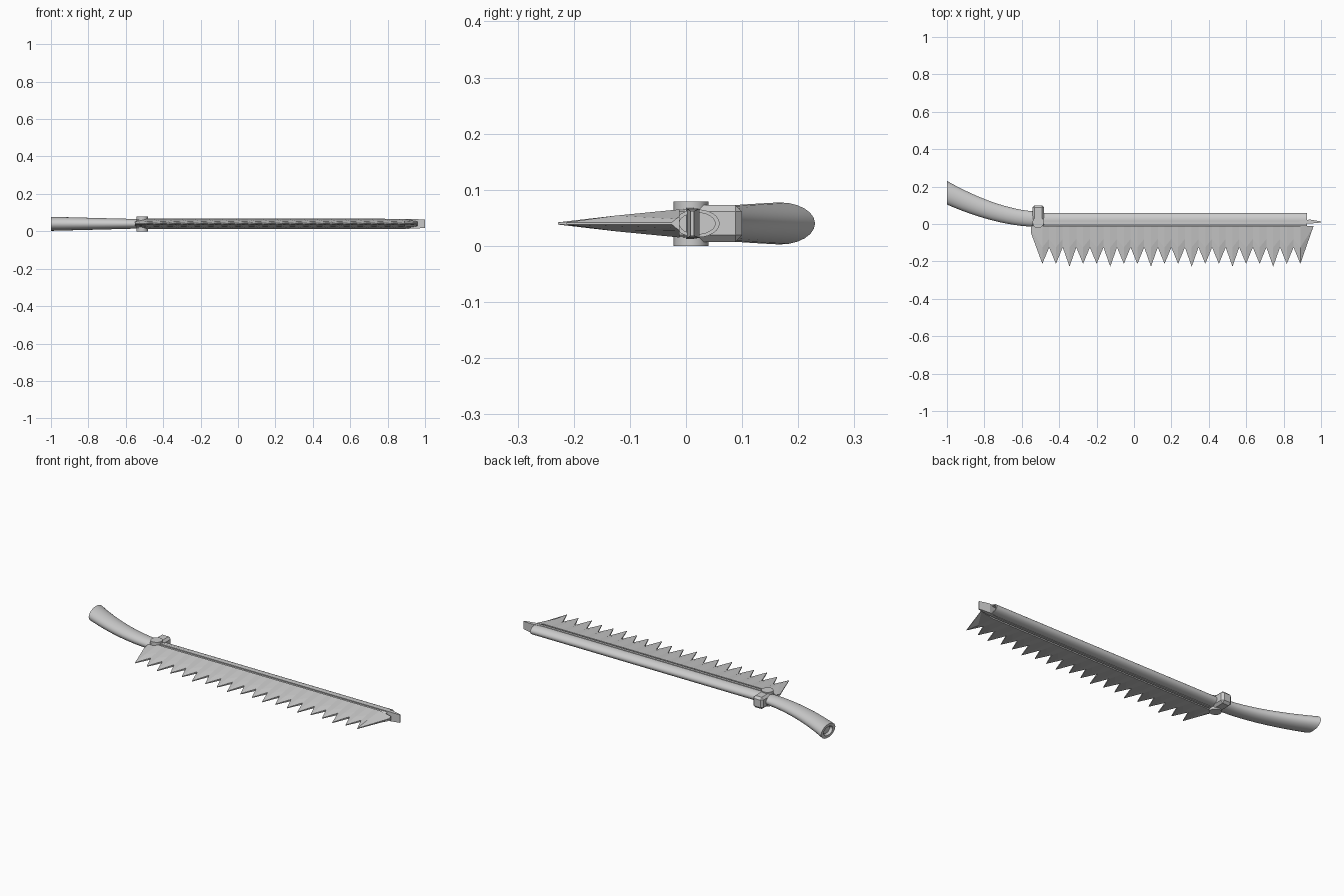
import bpy, bmesh
from math import sin, cos, pi, radians

if "Cube" in bpy.data.objects:
    bpy.data.objects.remove(bpy.data.objects["Cube"], do_unlink=True)

GREY = (0.6, 0.6, 0.6, 1)
steel = bpy.data.materials.new("light grey")
steel.use_nodes = True
steel.diffuse_color = GREY
steel.node_tree.nodes["Principled BSDF"].inputs["Base Color"].default_value = GREY
MID = 0.04


def finish(bm, name, smooth=False, bevel=0):
    bmesh.ops.recalc_face_normals(bm, faces=bm.faces)
    mesh = bpy.data.meshes.new(name)
    bm.to_mesh(mesh)
    bm.free()
    mesh.materials.append(steel)
    ob = bpy.data.objects.new(name, mesh)
    bpy.context.collection.objects.link(ob)
    if bevel:
        mod = ob.modifiers.new("chamfer", "BEVEL")
        mod.width, mod.segments = bevel, 1
    if smooth:
        bpy.ops.object.select_all(action="DESELECT")
        ob.select_set(True)
        bpy.context.view_layer.objects.active = ob
        bpy.ops.object.shade_smooth_by_angle(angle=radians(40))
    return ob


def loft(name, rings, smooth=False):
    """Skin a row of equal-sized point rings and cap both ends."""
    bm = bmesh.new()
    rows = [[bm.verts.new(p) for p in ring] for ring in rings]
    n = len(rows[0])
    for a, b in zip(rows, rows[1:]):
        for i in range(n):
            j = (i + 1) % n
            bm.faces.new((a[i], a[j], b[j], b[i]))
    bm.faces.new(rows[0])
    bm.faces.new(rows[-1][::-1])
    return finish(bm, name, smooth)


def ellipse(x, y, ry, rz, n=24):
    return [(x, y + ry * cos(2 * pi * i / n), MID + rz * sin(2 * pi * i / n))
            for i in range(n)]


def slab(x, y0, y1, half):
    return [(x, y0, MID - half), (x, y1, MID - half),
            (x, y1, MID + half), (x, y0, MID + half)]


# Curved handle, flared towards a recessed butt
def handle_ring(t):
    x = -1 + 0.48 * t
    y = 0.026 + 0.141 * (1 - t) ** 1.7
    return ellipse(x, y, 0.041 + 0.022 * (1 - t) ** 1.4, 0.025 + 0.0125 * (1 - t))


butt = [ellipse(-0.985, 0.162, 0.03, 0.018), ellipse(-1, 0.167, 0.04, 0.024)]
loft("handle", butt + [handle_ring(i / 12) for i in range(13)], True)

# Spine tube with a hollow far end
loft("spine_tube", [ellipse(-0.53, 0.02, 0.04, 0.025), ellipse(0.925, 0.02, 0.04, 0.025),
                    ellipse(0.925, 0.02, 0.032, 0.019), ellipse(0.8, 0.02, 0.032, 0.019)], True)

# Flat rail running through the spine to a pointed tip tab
loft("spine_rail", [slab(-0.49, 0.0, 0.014, 0.028), slab(0.88, 0.0, 0.014, 0.027),
                    slab(0.94, 0.002, 0.024, 0.026), slab(1.0, 0.008, 0.014, 0.022)])


# Toothed blade: each column runs from the thick root to the thin cutting edge
def column(x, root_half, mid, mid_half, edge, edge_half, edge_x=None):
    ex = x if edge_x is None else edge_x
    half = [(x, -0.012, root_half), ((x + ex) / 2, mid, mid_half), (ex, edge, edge_half)]
    return ([(px, y, MID + h) for px, y, h in half]
            + [(px, y, MID - h) for px, y, h in reversed(half)])


TEETH, FIRST, PITCH = 20, -0.49, 0.0726
columns = [column(-0.55, 0.012, -0.03, 0.008, -0.05, 0.003)]
for i in range(TEETH):
    x = FIRST + i * PITCH
    tip = -0.228 if i % 3 == 2 else -0.213
    columns.append(column(x, 0.025, -0.125, 0.014, tip, 0.002))
    if i < TEETH - 1:
        columns.append(column(x + PITCH / 2, 0.025, -0.08, 0.014, -0.125, 0.005))
columns.append(column(0.96, 0.012, -0.018, 0.008, -0.025, 0.002, 0.955))
loft("toothed_blade", columns)

# Collar block clamping handle to blade
bm = bmesh.new()
bmesh.ops.create_cube(bm, size=1)
for v in bm.verts:
    v.co.x = -0.512 + v.co.x * 0.064
    v.co.y = 0.042 + v.co.y * 0.116
    v.co.z = MID + v.co.z * 0.066
finish(bm, "collar_block", bevel=0.012)

# Bolt through the collar, its heads showing above and below
bm = bmesh.new()
bmesh.ops.create_cone(bm, cap_ends=True, segments=12, radius1=0.031, radius2=0.031, depth=0.079)
for v in bm.verts:
    v.co.x -= 0.512
    v.co.y += 0.009
    v.co.z += 0.0395
finish(bm, "collar_bolt", smooth=True)
